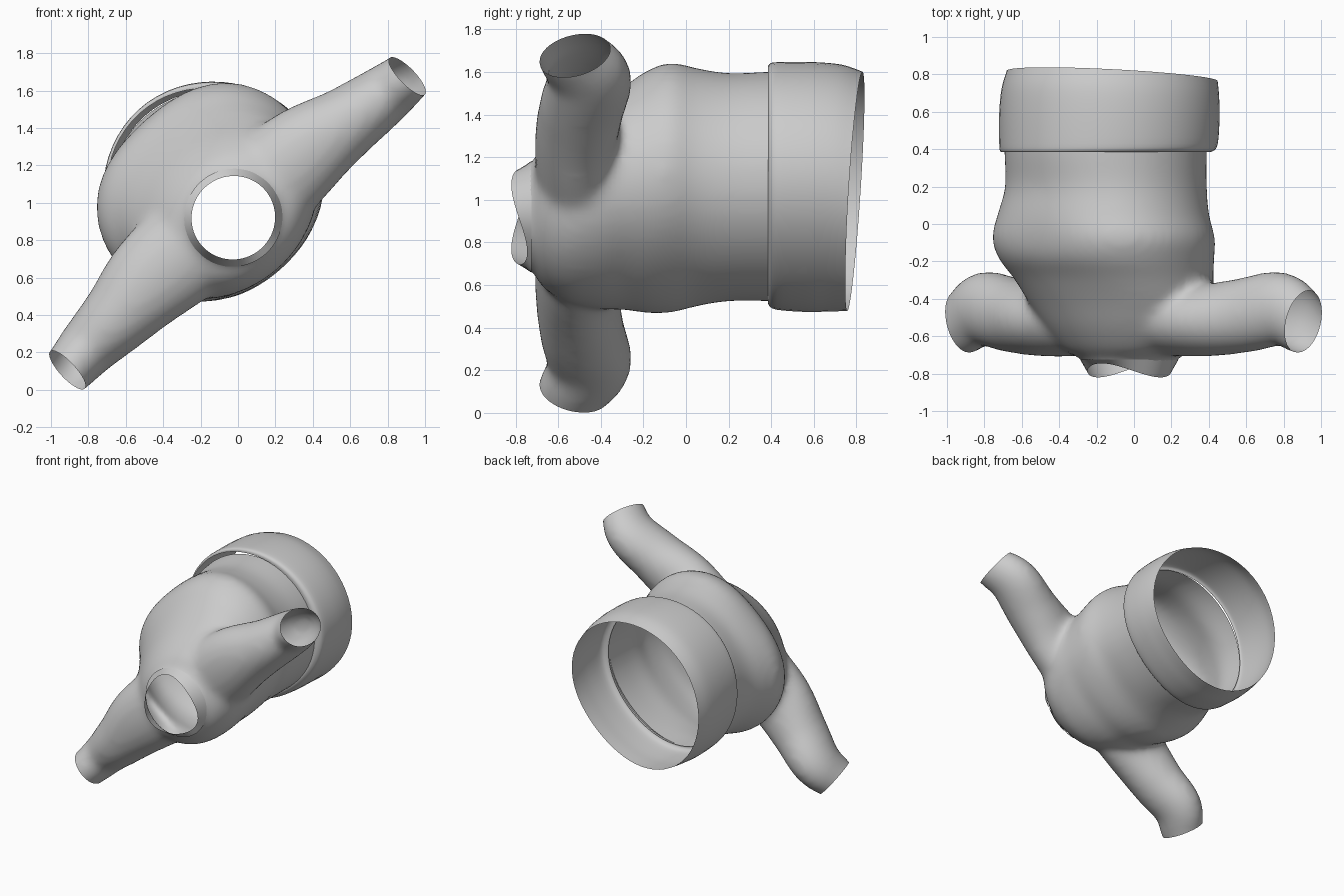
import bpy, bmesh, math
from mathutils import Vector

if "Cube" in bpy.data.objects:
    bpy.data.objects.remove(bpy.data.objects["Cube"])

TILT = math.radians(42)
SIDES = 64


def spline(rows, steps=6):
    """Catmull-Rom interpolation of rows of numbers."""
    out = []
    for i in range(len(rows) - 1):
        p = [rows[max(0, i - 1)], rows[i], rows[i + 1], rows[min(len(rows) - 1, i + 2)]]
        for s in range(steps):
            t = s / steps
            out.append([0.5 * (2 * b + (c - a) * t + (2 * a - 5 * b + 4 * c - d) * t * t
                               + (3 * b - a - 3 * c + d) * t ** 3) for a, b, c, d in zip(*p)])
    out.append(list(rows[-1]))
    return out


def loft(bm, rings, caps):
    """Skin a list of point rings."""
    loops = [[bm.verts.new(p) for p in ring] for ring in rings]
    for a, b in zip(loops, loops[1:]):
        for i in range(len(a)):
            j = (i + 1) % len(a)
            bm.faces.new((a[i], a[j], b[j], b[i]))
    if caps:
        bm.faces.new(loops[0])
        bm.faces.new(loops[-1])


def section(y, cx, cz, a, b, up=0, low=0):
    """Tilted ellipse across the y axis, bulged or flattened at upper left / lower right."""
    pts = []
    for i in range(SIDES):
        t = 2 * math.pi * i / SIDES
        s = math.sin(t)
        k = 1 + (up if s > 0 else low) * s ** 4
        u, v = k * a * math.cos(t), k * b * s
        pts.append(Vector((cx + u * math.cos(TILT) - v * math.sin(TILT), y,
                           cz + u * math.sin(TILT) + v * math.cos(TILT))))
    return pts


def tube(bm, rows):
    """Closed elliptical tube; rows are x, y, z, half width, half depth."""
    rows = spline(rows)
    rings = []
    for k, r in enumerate(rows):
        d = Vector(rows[min(k + 1, len(rows) - 1)][:3]) - Vector(rows[max(k - 1, 0)][:3])
        side = Vector((d.z, 0, -d.x)).normalized()
        deep = d.cross(side).normalized()
        rings.append([Vector(r[:3]) + side * r[3] * math.cos(2 * math.pi * i / 32)
                      + deep * r[4] * math.sin(2 * math.pi * i / 32) for i in range(32)])
    loft(bm, rings, True)


def finish(bm, name):
    bmesh.ops.recalc_face_normals(bm, faces=bm.faces)
    me = bpy.data.meshes.new(name)
    bm.to_mesh(me)
    bm.free()
    ob = bpy.data.objects.new(name, me)
    bpy.context.collection.objects.link(ob)
    return ob


def smooth(ob, angle=50):
    bpy.ops.object.select_all(action='DESELECT')
    ob.select_set(True)
    bpy.context.view_layer.objects.active = ob
    bpy.ops.object.shade_smooth_by_angle(angle=math.radians(angle))


# Main body: y, centre x, centre z, radii, upper-left and lower-right flattening
bm = bmesh.new()
body_rows = [(-.86, -.025, .92, .225, .225, 0, 0), (-.74, -.025, .92, .245, .235, 0, 0),
             (-.67, -.03, .925, .37, .31, 0, 0), (-.56, -.04, .94, .46, .39, -.02, -.02),
             (-.42, -.07, .97, .53, .45, -.05, -.05), (-.29, -.11, 1.01, .56, .52, -.12, -.1),
             (-.18, -.15, 1.04, .60, .575, -.14, -.1), (-.07, -.165, 1.06, .62, .59, -.15, -.1),
             (.05, -.165, 1.06, .585, .56, -.1, -.08), (.2, -.15, 1.06, .55, .54, -.07, -.06),
             (.38, -.15, 1.06, .55, .54, -.02, -.06), (.55, -.15, 1.06, .55, .54, 0, -.06)]
loft(bm, [section(*r) for r in spline(body_rows)], True)

# Two side pipes, each running a little past its opening
upper_n = Vector((.70, -.25, .68)).normalized()
lower_n = Vector((-.72, -.25, -.66)).normalized()
upper_tip, lower_tip = Vector((.905, -.53, 1.675)), Vector((-.91, -.53, .105))
for tip, n, path in (
        (upper_tip, upper_n, [(.08, -.49, 1.03, .29, .21), (.35, -.515, 1.27, .25, .195),
                              (.58, -.49, 1.43, .195, .2), (.78, -.455, 1.575, .162, .2)]),
        (lower_tip, lower_n, [(-.12, -.49, .87, .29, .21), (-.43, -.515, .62, .26, .195),
                              (-.64, -.49, .395, .2, .2), (-.80, -.455, .23, .162, .2)])):
    end = tip + n * .12
    tube(bm, path + [(*tip, .138, .17), (*end, .13, .165)])
raw = finish(bm, "raw_body")

# Blend body and pipes into one skin
mod = raw.modifiers.new("blend", 'REMESH')
mod.mode = 'VOXEL'
mod.voxel_size = .024
dg = bpy.context.evaluated_depsgraph_get()
bm = bmesh.new()
bm.from_mesh(raw.evaluated_get(dg).to_mesh())
bpy.data.objects.remove(raw)
for _ in range(8):
    bmesh.ops.smooth_vert(bm, verts=bm.verts, factor=.5, use_axis_x=True,
                          use_axis_y=True, use_axis_z=True)

# Cut the openings: pipe ends, front hole and back
for co, n, reach in ((upper_tip, upper_n, .3), (lower_tip, lower_n, .3),
                     (Vector((-.025, -.73, .92)), Vector((0, -1, 0)), .4),
                     (Vector((-.15, .40, 1.06)), Vector((0, 1, 0)), 1.0)):
    faces = [f for f in bm.faces if (f.calc_center_median() - co).length < reach]
    geom = set(faces)
    for f in faces:
        geom.update(f.edges)
        geom.update(f.verts)
    bmesh.ops.bisect_plane(bm, geom=list(geom), plane_co=co, plane_no=n, clear_outer=True)
body = finish(bm, "manifold_body")
smooth(body)

# Rear band: bulged cuff with a slanted open end, flattened at lower right
bm = bmesh.new()
band_rows = [(.385, -.15, 1.06, .555, .54), (.39, -.14, 1.06, .58, .56),
             (.43, -.13, 1.055, .595, .575), (.58, -.125, 1.05, .60, .58),
             (.70, -.12, 1.045, .59, .575), (.79, -.11, 1.03, .57, .56)]
rings = []
for r in spline(band_rows, 4):
    ring = section(*r, .04, -.085)
    k = max(0, (r[0] - .42) / .37)
    for p in ring:
        p.y += k * (.065 * (p.z - 1.03) - .05 * (p.x + .11))
    rings.append(ring)
loft(bm, rings, False)
smooth(finish(bm, "rear_band"))

# Front collar: short ring with two raised lips along the diagonal
bm = bmesh.new()
base, lip = section(-.725, -.025, .92, .265, .26), section(-.745, -.025, .92, .225, .222)
for i, p in enumerate(lip):
    p.y -= .075 * math.cos(2 * math.pi * i / SIDES) ** 2
loft(bm, [base, lip], False)
smooth(finish(bm, "front_collar"))
